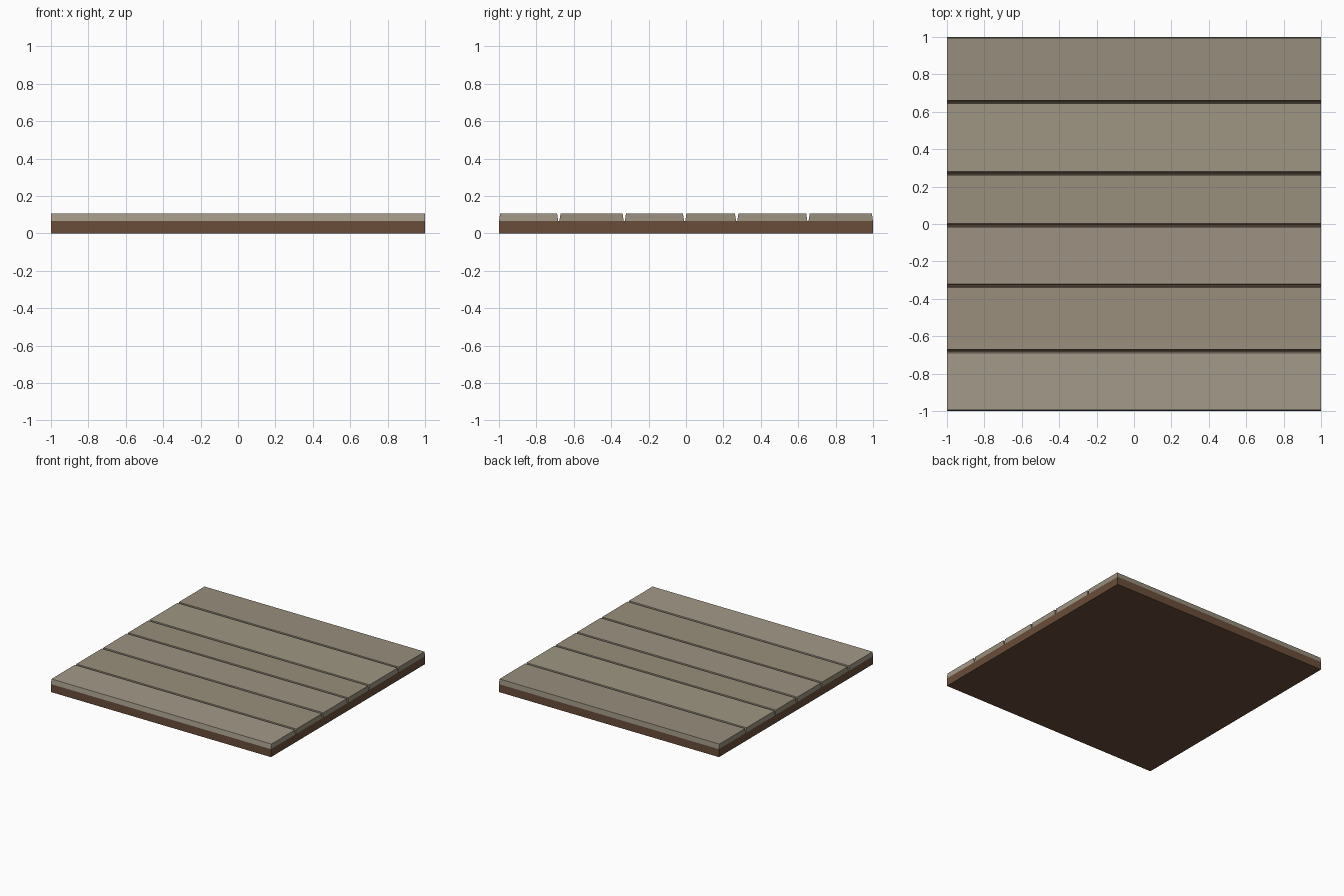
import bpy, bmesh

if "Cube" in bpy.data.objects:
    bpy.data.objects.remove(bpy.data.objects["Cube"])

BASE_TOP, PLANK_TOP = 0.065, 0.105


def material(name, rgb):
    m = bpy.data.materials.new(name)
    m.diffuse_color = (*rgb, 1)
    m.use_nodes = True
    m.node_tree.nodes["Principled BSDF"].inputs["Base Color"].default_value = m.diffuse_color
    return m


def extrude_along_x(name, profile, mat):
    """Extrude a (y, z) outline across the full width."""
    bm = bmesh.new()
    face = bm.faces.new([bm.verts.new((-1, y, z)) for y, z in profile])
    new = bmesh.ops.extrude_face_region(bm, geom=[face])["geom"]
    bmesh.ops.translate(bm, vec=(2, 0, 0),
                        verts=[v for v in new if isinstance(v, bmesh.types.BMVert)])
    bmesh.ops.recalc_face_normals(bm, faces=bm.faces)
    mesh = bpy.data.meshes.new(name)
    bm.to_mesh(mesh)
    bm.free()
    obj = bpy.data.objects.new(name, mesh)
    obj.data.materials.append(mat)
    bpy.context.collection.objects.link(obj)


# Dark timber base slab
extrude_along_x("floor_base", [(-1, 0), (1, 0), (1, BASE_TOP), (-1, BASE_TOP)],
                material("dark_wood", (0.145, 0.075, 0.042)))

# Weathered planks of uneven width, sides leaning in to form V grooves
seams = [-1.0, -0.68, -0.33, -0.007, 0.271, 0.652, 1.0]
tints = [(0.37, 0.32, 0.25), (0.32, 0.275, 0.2), (0.34, 0.29, 0.225),
         (0.315, 0.275, 0.2), (0.345, 0.305, 0.23), (0.31, 0.27, 0.205)]
for i, (a, b) in enumerate(zip(seams, seams[1:])):
    lo = a + (0.003 if i else 0)
    hi = b - (0.003 if i < 5 else 0)
    profile = [(lo, BASE_TOP), (hi, BASE_TOP),
               (hi - 0.006, PLANK_TOP), (lo + 0.006, PLANK_TOP)]
    extrude_along_x(f"plank_{i + 1}", profile, material(f"plank_wood_{i + 1}", tints[i]))
